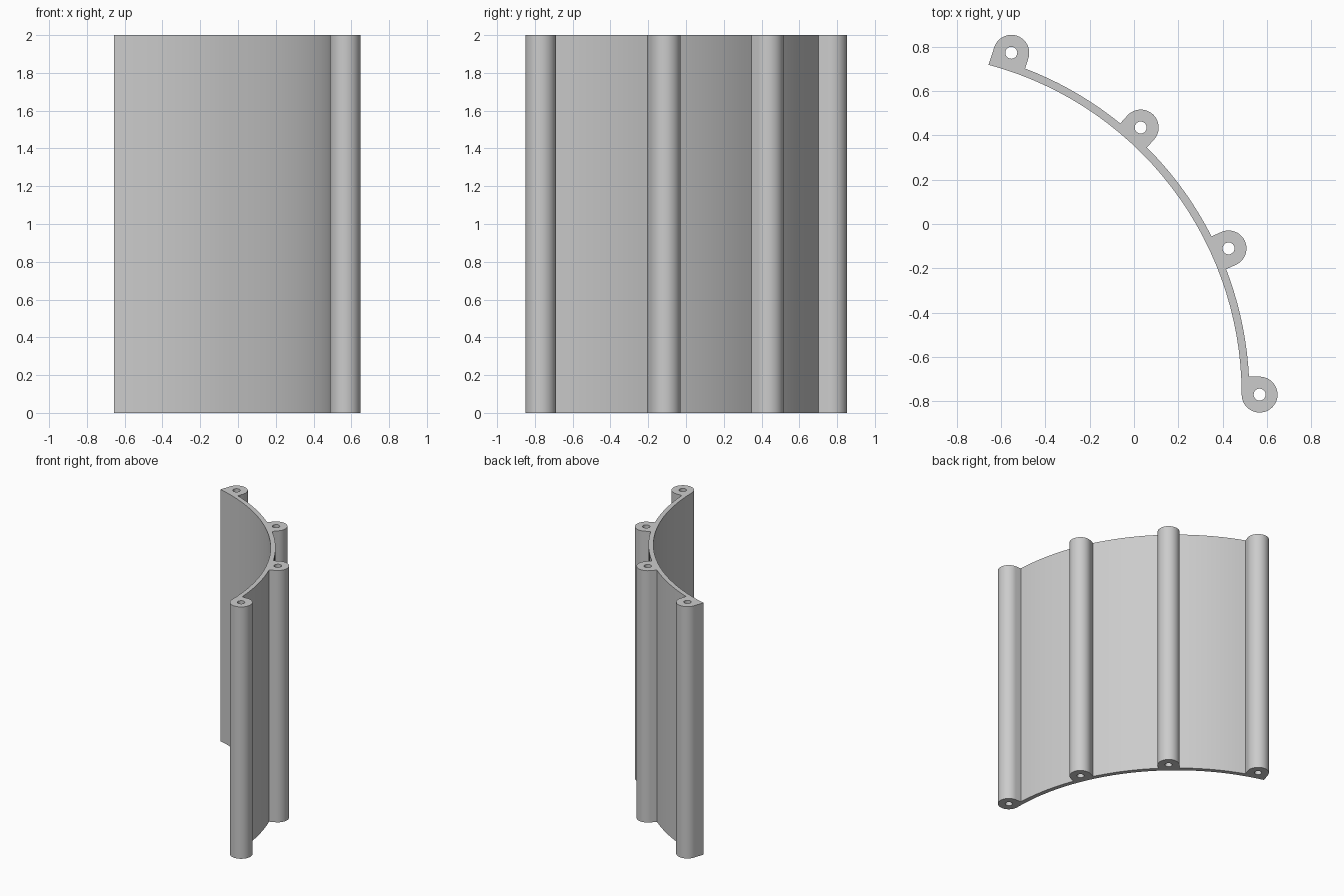
import bpy
import bmesh
from math import asin, cos, sin, radians, pi, hypot

cube = bpy.data.objects.get("Cube")
if cube:
    bpy.data.objects.remove(cube, do_unlink=True)

HEIGHT = 2.0
CX, CY = -1.055, -0.77          # centre of the wall's curvature
R_IN, R_OUT = 1.541, 1.576      # wall faces
R_BOSS, R_HOLE = 0.081, 0.027   # screw tubes and their bores
R_PITCH = R_IN + R_BOSS
BOSS_ANGLES = [radians(a) for a in (72, 48, 24, 0)]


def arc(cx, cy, r, start, end, steps):
    """Points along an arc, both ends included."""
    angles = [start + (end - start) * i / steps for i in range(steps + 1)]
    return [(cx + r * cos(a), cy + r * sin(a)) for a in angles]


def boss_centre(angle):
    return CX + R_PITCH * cos(angle), CY + R_PITCH * sin(angle)


# Outline: inner wall face, then tubes and outer wall face on the way back
half_in, half_out = asin(R_BOSS / R_IN), asin(R_BOSS / R_OUT)
outline = arc(CX, CY, R_IN, 0, BOSS_ANGLES[0] + half_in, 30)
for i, angle in enumerate(BOSS_ANGLES):
    last = i == len(BOSS_ANGLES) - 1
    sweep_end = angle - (pi if last else pi / 2)
    outline += arc(*boss_centre(angle), R_BOSS, angle + pi / 2, sweep_end, 36 if last else 24)
    if not last:
        outline += arc(CX, CY, R_OUT, angle - half_out, BOSS_ANGLES[i + 1] + half_out, 9)

# Drop repeated points where arcs meet
outline = [p for i, p in enumerate(outline)
           if hypot(p[0] - outline[i - 1][0], p[1] - outline[i - 1][1]) > 1e-4]
holes = [arc(*boss_centre(a), R_HOLE, 0, 2 * pi, 24)[:-1] for a in BOSS_ANGLES]

# Filled, extruded profile
profile = bpy.data.curves.new("panel_profile", "CURVE")
profile.dimensions = "2D"
profile.fill_mode = "BOTH"
profile.extrude = HEIGHT / 2
for loop in [outline] + holes:
    spline = profile.splines.new("POLY")
    spline.points.add(len(loop) - 1)
    for point, (x, y) in zip(spline.points, loop):
        point.co = (x, y, 0, 1)
    spline.use_cyclic_u = True

panel = bpy.data.objects.new("curved_panel_with_screw_tubes", profile)
bpy.context.collection.objects.link(panel)
bpy.ops.object.select_all(action="DESELECT")
panel.select_set(True)
bpy.context.view_layer.objects.active = panel
bpy.ops.object.convert(target="MESH")
panel = bpy.context.object

# Weld caps to sides and stand the panel on the ground
bm = bmesh.new()
bm.from_mesh(panel.data)
bmesh.ops.remove_doubles(bm, verts=bm.verts, dist=1e-4)
bmesh.ops.recalc_face_normals(bm, faces=bm.faces)
bmesh.ops.translate(bm, verts=bm.verts, vec=(0, 0, HEIGHT / 2))
bm.to_mesh(panel.data)
bm.free()
bpy.ops.object.shade_smooth_by_angle(angle=radians(30))

# Plain grey
grey = bpy.data.materials.new("light_grey")
grey.use_nodes = True
colour = (0.6, 0.6, 0.6, 1)
grey.diffuse_color = colour
grey.node_tree.nodes["Principled BSDF"].inputs["Base Color"].default_value = colour
panel.data.materials.clear()
panel.data.materials.append(grey)
